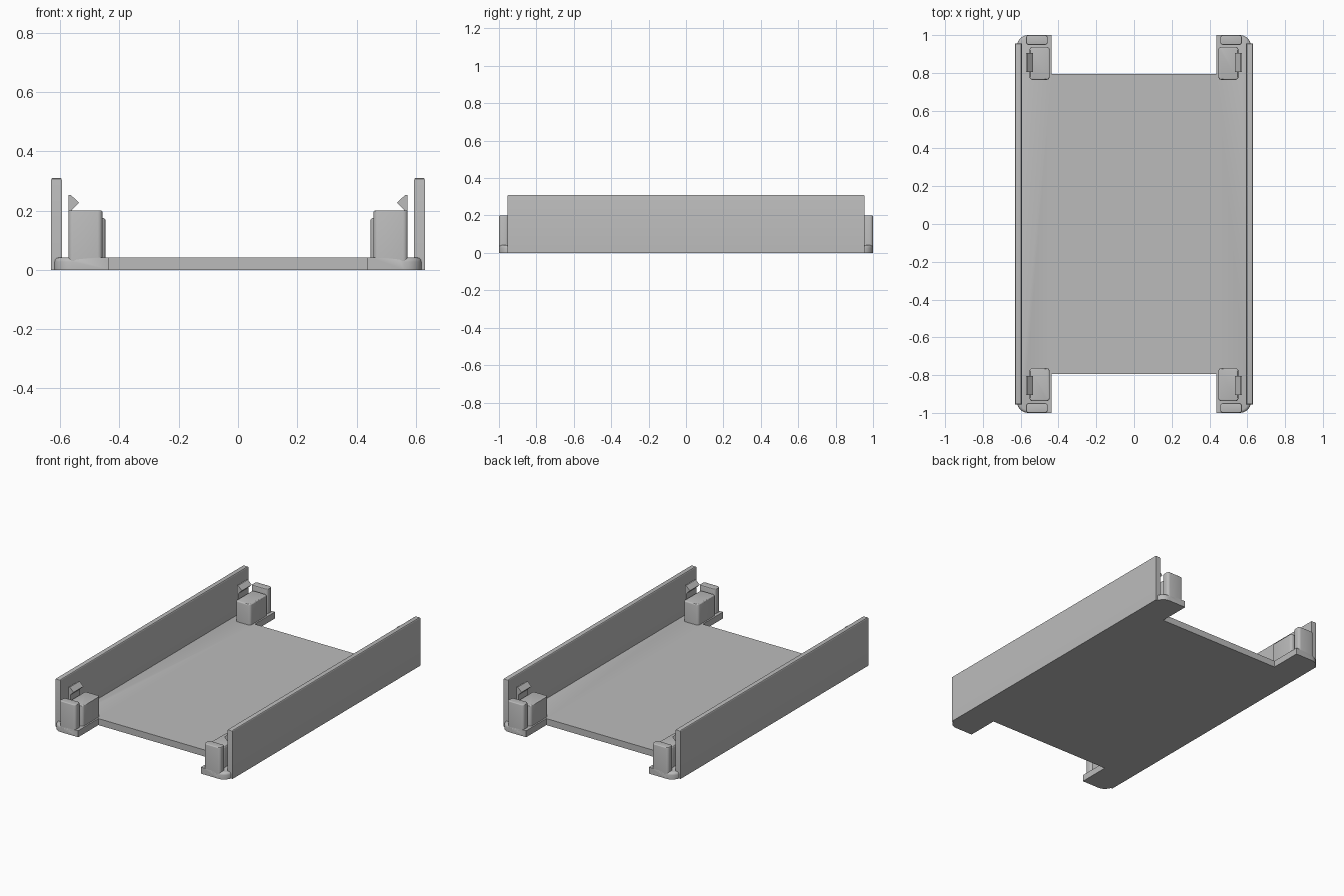
import bpy, bmesh
from mathutils import Vector

cube = bpy.data.objects.get("Cube")
if cube:
    bpy.data.objects.remove(cube, do_unlink=True)

grey = bpy.data.materials.new("light grey plastic")
grey.use_nodes = True
grey.diffuse_color = (0.5, 0.5, 0.5, 1)
grey.node_tree.nodes["Principled BSDF"].inputs["Base Color"].default_value = (0.5, 0.5, 0.5, 1)


def prism(bm, points, direction):
    """Extrude a closed outline into a solid."""
    face = bm.faces.new([bm.verts.new(p) for p in points])
    moved = bmesh.ops.extrude_face_region(bm, geom=[face])["geom"]
    bmesh.ops.translate(bm, vec=direction, verts=[g for g in moved if isinstance(g, bmesh.types.BMVert)])
    bmesh.ops.recalc_face_normals(bm, faces=bm.faces)


def round_edges(bm, test, radius, segments=4):
    """Round the edges whose midpoint and direction pass a test."""
    edges = [e for e in bm.edges
             if test((e.verts[0].co + e.verts[1].co) / 2, e.verts[1].co - e.verts[0].co)]
    bmesh.ops.bevel(bm, geom=edges, offset=radius, segments=segments, profile=0.5, affect="EDGES")


def finish(bm, name):
    bmesh.ops.recalc_face_normals(bm, faces=bm.faces)
    mesh = bpy.data.meshes.new(name)
    bm.to_mesh(mesh)
    bm.free()
    mesh.materials.append(grey)
    obj = bpy.data.objects.new(name, mesh)
    bpy.context.collection.objects.link(obj)
    bpy.ops.object.select_all(action="DESELECT")
    obj.select_set(True)
    bpy.context.view_layer.objects.active = obj
    bpy.ops.object.shade_smooth_by_angle()
    return obj


def box(name, x, y, z, upright=0, top=0):
    """Box from ranges, with rounded upright edges and a rounded top rim."""
    bm = bmesh.new()
    prism(bm, [(x[0], y[0], z[0]), (x[1], y[0], z[0]), (x[1], y[1], z[0]), (x[0], y[1], z[0])],
          Vector((0, 0, z[1] - z[0])))
    if upright:
        round_edges(bm, lambda m, d: abs(d.z) > 0.01, upright)
    if top:
        round_edges(bm, lambda m, d: m.z > z[1] - 1e-4, top, 3)
    return finish(bm, name)


def copy_mirrored(obj, name, sx, sy):
    """Mirror the mesh itself so that faces keep pointing outwards."""
    bm = bmesh.new()
    bm.from_mesh(obj.data)
    bmesh.ops.scale(bm, vec=(sx, sy, 1), verts=bm.verts)
    finish(bm, name)


# Base plate with a wide notch at each end and rounded outer corners
BASE = 0.042
quarter = [(0.62, 1.0), (0.437, 1.0), (0.437, 0.795)]
outline = (quarter + [(-x, y) for x, y in reversed(quarter)]
           + [(-x, -y) for x, y in quarter] + [(x, -y) for x, y in reversed(quarter)])
bm = bmesh.new()
prism(bm, [(x, y, 0) for x, y in outline], Vector((0, 0, BASE)))
round_edges(bm, lambda m, d: abs(d.z) > 0.01 and abs(m.x) > 0.6, 0.06, 6)
round_edges(bm, lambda m, d: m.z > BASE - 1e-4 and abs(m.x) > 0.561, 0.015, 3)
finish(bm, "base_plate")

# Long side walls
wall = box("left_wall", (0.594, 0.63), (-0.955, 0.955), (0, 0.31), top=0.007)
copy_mirrored(wall, "right_wall", -1, 1)

# Corner fittings: end stop, inner block and snap clip
stop = box("back_left_stop", (0.457, 0.572), (0.948, 1.0), (0.02, 0.2), 0.016, 0.005)
block = box("back_left_block", (0.447, 0.553), (0.763, 0.938), (0.02, 0.175), 0.016, 0.008)

bm = bmesh.new()
profile = [(0.572, 0.02), (0.572, 0.252), (0.563, 0.252), (0.536, 0.226), (0.559, 0.203), (0.559, 0.02)]
prism(bm, [(x, 0.805, z) for x, z in profile], Vector((0, 0.1, 0)))
clip = finish(bm, "back_left_clip")

for part, obj in (("stop", stop), ("block", block), ("clip", clip)):
    for place, sx, sy in (("back_right", -1, 1), ("front_left", 1, -1), ("front_right", -1, -1)):
        copy_mirrored(obj, place + "_" + part, sx, sy)
